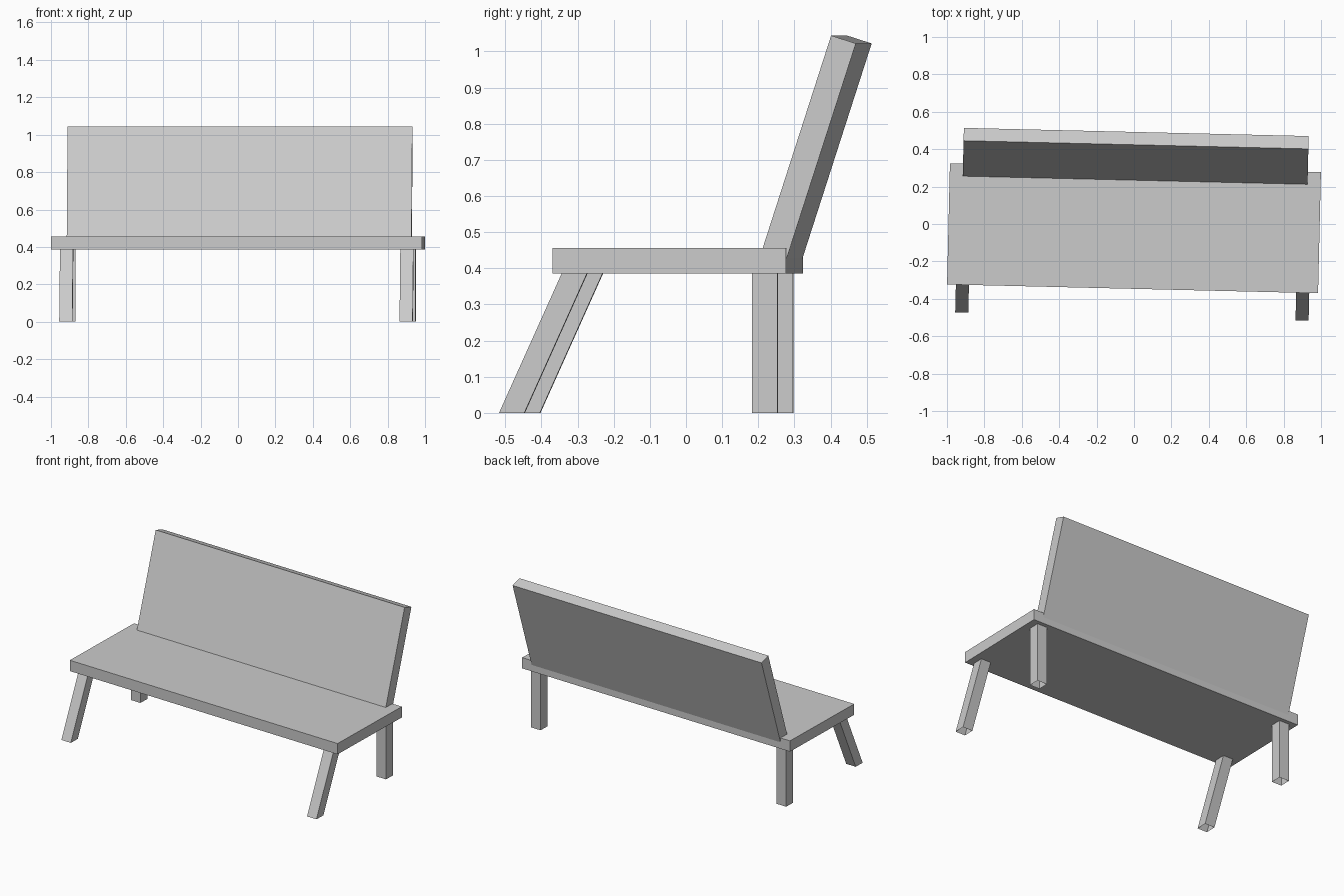
import bpy, bmesh
from mathutils import Matrix

if "Cube" in bpy.data.objects:
    bpy.data.objects.remove(bpy.data.objects["Cube"])

# The whole bench is turned very slightly about the vertical axis
TURN = Matrix.Translation((0, -0.023, 0)) @ Matrix.Rotation(-0.0237, 4, 'Z')


def prism(name, x0, x1, profile):
    """Extrude a (y, z) profile along x."""
    build(name, [(x0, y, z) for y, z in profile], [(x1, y, z) for y, z in profile])


def build(name, start, end, capped=True):
    """Join two matching outlines with side faces, optionally closing the ends."""
    bm = bmesh.new()
    a = [bm.verts.new(p) for p in start]
    b = [bm.verts.new(p) for p in end]
    n = len(a)
    for i in range(n):
        j = (i + 1) % n
        bm.faces.new((a[i], a[j], b[j], b[i]))
    if capped:
        bm.faces.new(a[::-1])
        bm.faces.new(b)
    bmesh.ops.recalc_face_normals(bm, faces=bm.faces)
    bm.transform(TURN)
    mesh = bpy.data.meshes.new(name)
    bm.to_mesh(mesh)
    bm.free()
    obj = bpy.data.objects.new(name, mesh)
    bpy.context.collection.objects.link(obj)


def leg(name, side, y_foot, y_top):
    """Hollow square leg, open at the foot, sheared from foot to seat."""
    def ring(y, z):
        x0, x1 = side * 0.91 - 0.035, side * 0.91 + 0.035
        return [(x0, y, z), (x1, y, z), (x1, y + 0.07, z), (x0, y + 0.07, z)]
    build(name, ring(y_foot, 0), ring(y_top, 0.385), capped=False)


# Seat slab
prism("seat", -0.992, 0.992,
      [(-0.3235, 0.385), (0.3235, 0.385), (0.3235, 0.456), (-0.3235, 0.456)])

# Leaning backrest, sunk slightly into the seat
prism("backrest", -0.922, 0.922,
      [(0.252, 0.44), (0.3205, 0.418), (0.515, 1.022), (0.4465, 1.044)])

# Splayed front legs and upright rear legs
for side, label in ((-1, "left"), (1, "right")):
    leg("front_leg_" + label, side, -0.472, -0.299)
    leg("rear_leg_" + label, side, 0.228, 0.228)
